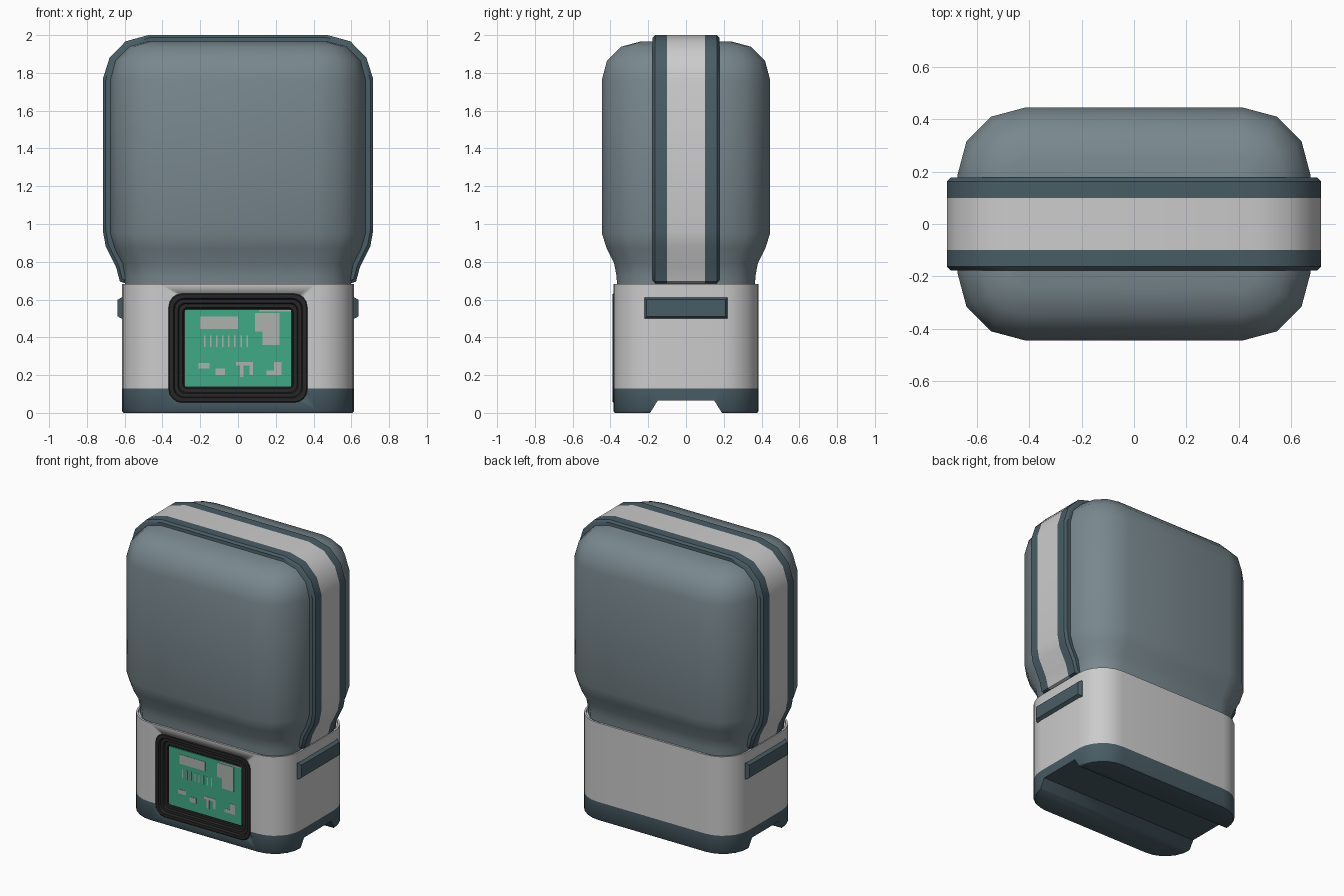
import bpy, bmesh, math

if "Cube" in bpy.data.objects:
    bpy.data.objects.remove(bpy.data.objects["Cube"])


def material(name, rgb):
    m = bpy.data.materials.new(name)
    m.diffuse_color = (*rgb, 1)
    m.use_nodes = True
    m.node_tree.nodes["Principled BSDF"].inputs["Base Color"].default_value = m.diffuse_color
    return m


SLATE = material("slate grey", (0.19, 0.245, 0.27))
DARK = material("dark slate", (0.066, 0.108, 0.13))
LIGHT = material("light grey", (0.6, 0.6, 0.6))
BLACK = material("black", (0.02, 0.02, 0.02))
GREEN = material("screen green", (0.05, 0.40, 0.24))
PALE = material("screen pale", (0.42, 0.45, 0.43))


def rrect(hx, hy, r, n):
    """Rounded rectangle outline, n segments per corner."""
    pts = []
    for q, (sx, sy) in enumerate([(1, 1), (-1, 1), (-1, -1), (1, -1)]):
        for i in range(n + 1):
            a = math.pi / 2 * (q + i / n)
            pts.append((sx * (hx - r) + r * math.cos(a), sy * (hy - r) + r * math.sin(a)))
    return pts


def loft(name, sections, mats, rule=None, angle=40):
    """Skin equal-length loops, cap both ends, colour faces by a rule."""
    bm = bmesh.new()
    loops = [[bm.verts.new(p) for p in s] for s in sections]
    k = len(loops[0])
    for a, b in zip(loops, loops[1:]):
        for i in range(k):
            bm.faces.new((a[i], a[(i + 1) % k], b[(i + 1) % k], b[i]))
    bm.faces.new(loops[0])
    bm.faces.new(loops[-1])
    bmesh.ops.recalc_face_normals(bm, faces=bm.faces)
    if rule:
        for f in bm.faces:
            f.material_index = rule(f.calc_center_median())
    me = bpy.data.meshes.new(name)
    bm.to_mesh(me)
    bm.free()
    for m in mats:
        me.materials.append(m)
    ob = bpy.data.objects.new(name, me)
    bpy.context.collection.objects.link(ob)
    smooth(ob, angle)
    return ob


def activate(ob):
    bpy.ops.object.select_all(action='DESELECT')
    ob.select_set(True)
    bpy.context.view_layer.objects.active = ob


def smooth(ob, angle):
    activate(ob)
    bpy.ops.object.shade_smooth_by_angle(angle=math.radians(angle))


def cut(ob, cutter):
    activate(ob)
    mod = ob.modifiers.new("cut", 'BOOLEAN')
    mod.operation = 'DIFFERENCE'
    mod.solver = 'EXACT'
    mod.object = cutter
    bpy.ops.object.modifier_apply(modifier=mod.name)
    bpy.data.objects.remove(cutter)


def box(name, x0, x1, y0, y1, z0, z1, mat):
    return loft(name, [[(x0, y0, z), (x1, y0, z), (x1, y1, z), (x0, y1, z)] for z in (z0, z1)], [mat])


# upper pod: neck flaring out, straight sides, rounded crown
rows = [(0.64, 0.597, 0.365, 0.2), (0.72, 0.60, 0.367, 0.2), (0.79, 0.612, 0.38, 0.21),
        (0.87, 0.652, 0.42, 0.24), (0.95, 0.675, 0.445, 0.26)]
for i in range(4):
    a = math.radians(30 * i)
    d = 0.2 * (1 - math.cos(a))
    rows.append((1.765 + 0.2 * math.sin(a), 0.675 - d, 0.445 - d, 0.26 - d))
loft("pod", [[(x, y, z) for x, y in rrect(hx, hy, r, 3)] for z, hx, hy, r in rows], [SLATE])

# band wrapped round the pod, with a light centre stripe
side = [(0.595, 0.685), (0.625, 0.695), (0.645, 0.77), (0.70, 0.88), (0.715, 0.96),
        (0.715, 1.77), (0.68, 1.88), (0.595, 1.967), (0.475, 2.0)]
outline = side + [(-x, z) for x, z in reversed(side)]
slices = [(-0.177, 0.98), (-0.163, 1), (-0.1, 1), (0.1, 1), (0.163, 1), (0.177, 0.98)]
loft("band", [[(x * s, y, 1.34 + (z - 1.34) * s) for x, z in outline] for y, s in slices],
     [DARK, LIGHT], lambda c: int(abs(c.y) < 0.09))

# base: dark foot, light body, thin rim round the neck
rows = [(0, 0.008), (0.01, 0), (0.13, 0), (0.682, 0), (0.682, 0.013), (0.665, 0.013)]
base = loft("base", [[(x, y, z) for x, y in rrect(0.615 - d, 0.385 - d, 0.2 - d, 6)] for z, d in rows],
            [DARK, LIGHT], lambda c: int(c.z > 0.13))

# groove running across the underside
groove = [(-0.23, -0.065), (0.23, -0.065), (0.15, 0.065), (-0.15, 0.065)]
cut(base, loft("groove_cutter", [[(x, y, z) for y, z in groove] for x in (-1, 1)], [DARK]))

# stepped screen bezel set into a pocket in the front
ZC = 0.343


def frame(hx, hz, r, y):
    return [(x, y, ZC + z) for x, z in rrect(hx, hz, r, 4)]


cut(base, loft("pocket_cutter", [frame(0.362, 0.284, 0.065, y) for y in (-0.5, -0.34)], [DARK]))
steps = [(0, -0.335), (0, -0.384), (0.006, -0.389), (0.026, -0.389), (0.032, -0.374),
         (0.05, -0.374), (0.056, -0.362), (0.075, -0.362), (0.08, -0.355)]
loft("screen_bezel", [frame(0.368 - d, 0.29 - d, 0.07 - d * 0.6, y) for d, y in steps], [BLACK], angle=30)

# display panel and its abstract readout marks
box("screen", -0.28, 0.28, -0.360, -0.352, 0.14, 0.545, GREEN)
marks = [(-0.2, 0.0, 0.445, 0.51), (0.09, 0.22, 0.43, 0.53), (0.13, 0.22, 0.36, 0.43),
         (-0.21, -0.15, 0.235, 0.265), (-0.12, -0.07, 0.2, 0.235), (-0.01, 0.06, 0.25, 0.27),
         (0.01, 0.03, 0.19, 0.25), (0.06, 0.08, 0.2, 0.27), (0.15, 0.23, 0.2, 0.225),
         (0.19, 0.23, 0.225, 0.27), (0.11, 0.28, 0.537, 0.545)]
marks += [(-0.18 + 0.032 * i, -0.172 + 0.032 * i, 0.35, 0.41) for i in range(8)]
for x0, x1, z0, z1 in marks:
    box("screen_mark", x0, x1, -0.362, -0.358, z0, z1, PALE)

# side latches
for s in (-1, 1):
    latch = [(0.60, 0), (0.617, 0), (0.637, 0.012)]
    loft("side_latch", [[(s * x, sy * (0.22 - d), 0.555 + sz * (0.056 - d))
                         for sy, sz in ((1, 1), (-1, 1), (-1, -1), (1, -1))] for x, d in latch],
         [DARK], angle=20)
